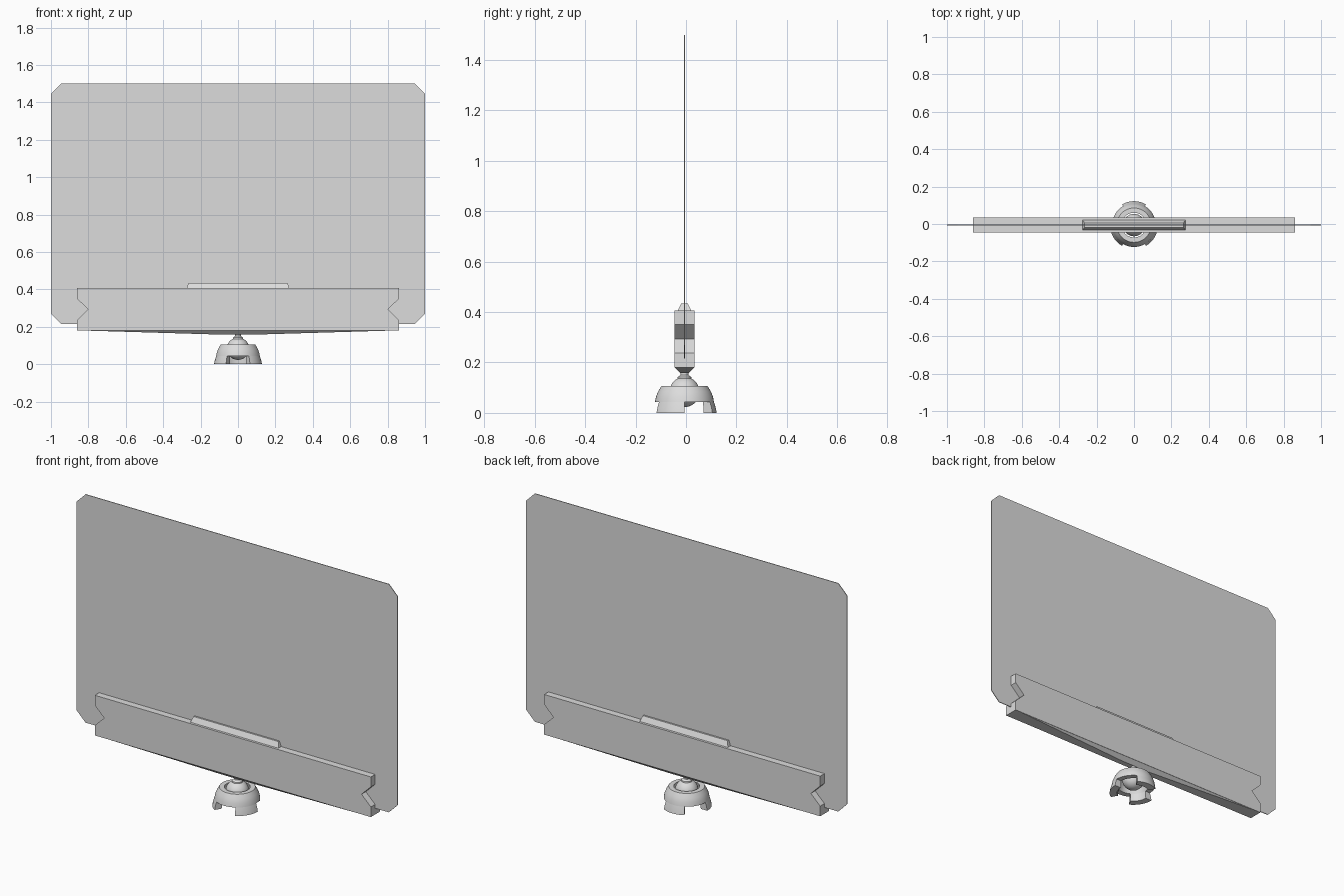
import bpy, bmesh, math

old = bpy.data.objects.get("Cube")
if old:
    bpy.data.objects.remove(old, do_unlink=True)

CY = -0.006  # depth of the shared centre plane

grey = bpy.data.materials.new("light_grey")
grey.use_nodes = True
COL = (0.72, 0.72, 0.72, 1)
grey.diffuse_color = COL
grey.node_tree.nodes["Principled BSDF"].inputs["Base Color"].default_value = COL


def finish(name, bm, smooth=False):
    bmesh.ops.recalc_face_normals(bm, faces=bm.faces)
    me = bpy.data.meshes.new(name)
    bm.to_mesh(me)
    bm.free()
    me.materials.append(grey)
    ob = bpy.data.objects.new(name, me)
    ob.location.y = CY
    bpy.context.collection.objects.link(ob)
    if smooth:
        bpy.ops.object.select_all(action='DESELECT')
        ob.select_set(True)
        bpy.context.view_layer.objects.active = ob
        bpy.ops.object.shade_smooth_by_angle(angle=math.radians(30))
    return ob


def plate(name, half_outline, depth):
    """Extrude an x-z outline, given for +x and mirrored, through y."""
    pts = half_outline + [(-x, z) for x, z in reversed(half_outline)]
    bm = bmesh.new()
    front = [bm.verts.new((x, -depth, z)) for x, z in pts]
    back = [bm.verts.new((x, depth, z)) for x, z in pts]
    n = len(pts)
    bm.faces.new(front)
    bm.faces.new(back[::-1])
    for i in range(n):
        j = (i + 1) % n
        bm.faces.new((front[i], front[j], back[j], back[i]))
    return finish(name, bm)


def frustum(name, low, high):
    """Tapered block between two rectangles (half x, half y, z)."""
    bm = bmesh.new()
    rings = [[bm.verts.new((sx * hx, sy * hy, z))
              for sx, sy in ((-1, -1), (1, -1), (1, 1), (-1, 1))]
             for hx, hy, z in (low, high)]
    bm.faces.new(rings[0][::-1])
    bm.faces.new(rings[1])
    for i in range(4):
        j = (i + 1) % 4
        bm.faces.new((rings[0][i], rings[0][j], rings[1][j], rings[1][i]))
    return finish(name, bm)


def sweep(name, profile, start=0, end=360, steps=48):
    """Sweep a closed (radius, z) profile about the vertical axis."""
    full = end - start == 360
    bm = bmesh.new()
    rings = []
    for k in range(steps if full else steps + 1):
        a = math.radians(start + (end - start) * k / steps)
        rings.append([bm.verts.new((r * math.cos(a), r * math.sin(a), z))
                      for r, z in profile])
    n = len(profile)
    for k in range(steps):
        a, b = rings[k], rings[(k + 1) % len(rings)]
        for i in range(n):
            j = (i + 1) % n
            bm.faces.new((a[i], a[j], b[j], b[i]))
    if not full:
        bm.faces.new(rings[0])
        bm.faces.new(rings[-1][::-1])
    return finish(name, bm, True)


# Thin panel with clipped corners
plate("panel", [(0.945, 0.215), (1.0, 0.27), (1.0, 1.445), (0.945, 1.5)], 0.002)

# Clamp bar with V-notched ends
plate("clamp_bar", [(0.86, 0.18), (0.86, 0.237), (0.802, 0.293),
                    (0.86, 0.35), (0.86, 0.406)], 0.04)

# Raised cap on top of the bar and shallow taper beneath it
frustum("bar_cap", (0.275, 0.027, 0.405), (0.264, 0.012, 0.435))
frustum("bar_underside", (0.09, 0.016, 0.158), (0.86, 0.04, 0.181))

# Ball joint and neck
bm = bmesh.new()
bmesh.ops.create_uvsphere(bm, u_segments=32, v_segments=16, radius=0.06)
bmesh.ops.translate(bm, verts=bm.verts, vec=(0, 0, 0.083))
finish("ball_joint", bm, True)
sweep("neck", [(0.001, 0.125), (0.03, 0.125), (0.027, 0.142), (0.016, 0.15),
               (0.016, 0.17), (0.001, 0.17)], steps=24)

# Domed socket
sweep("socket_dome", [(0.117, 0.043), (0.113, 0.064), (0.105, 0.084),
                      (0.092, 0.106), (0.066, 0.106), (0.074, 0.08),
                      (0.085, 0.043)])

# Three claw feet under the dome
for i, mid in enumerate((-30, 90, 210)):
    sweep(f"claw_foot_{i + 1}", [(0.117, 0.043), (0.124, 0.02), (0.128, 0.0),
                                 (0.088, 0.0), (0.085, 0.043)],
          mid - 30, mid + 30, 10)
